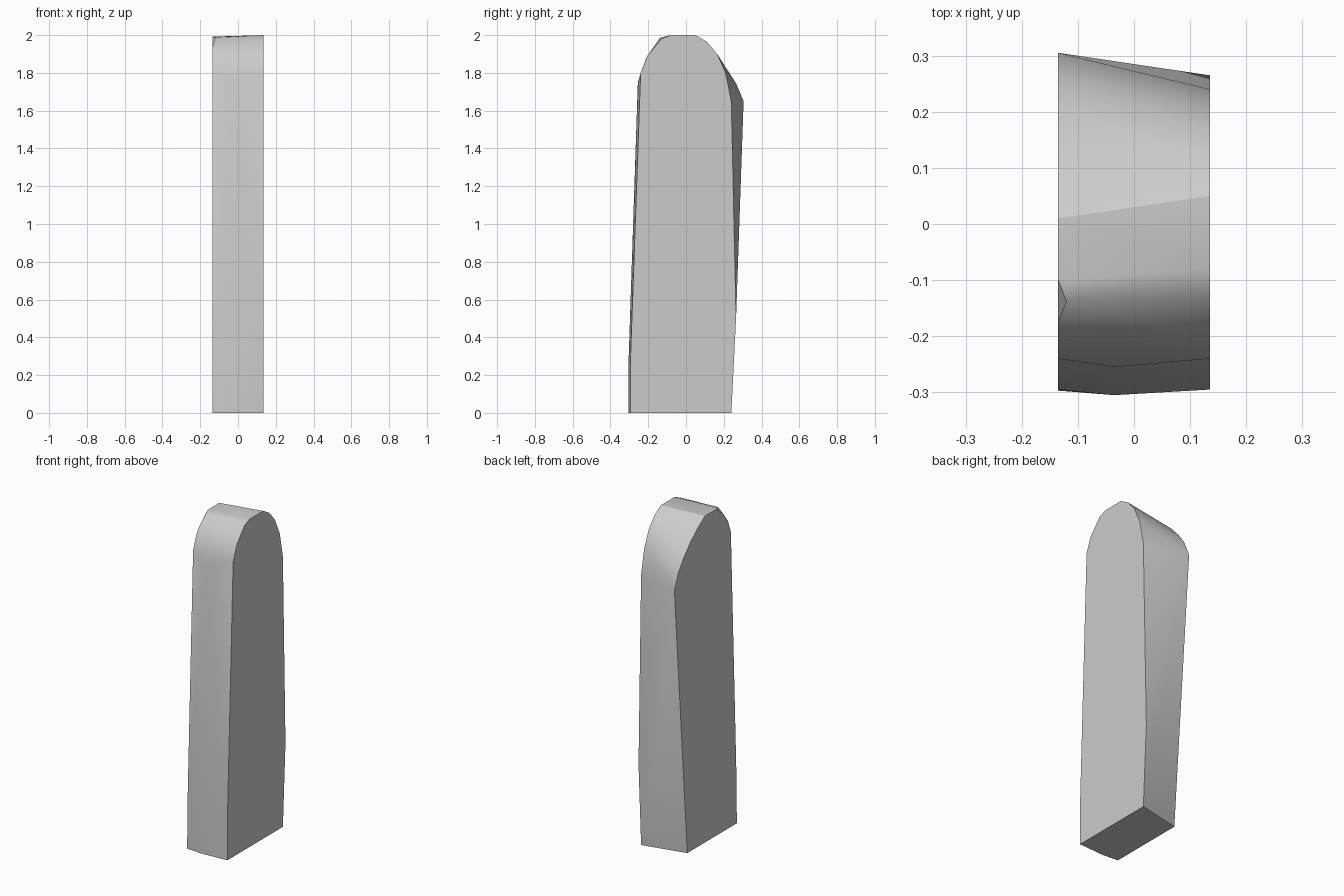
import bpy
import bmesh
import math

cube = bpy.data.objects.get("Cube")
if cube:
    bpy.data.objects.remove(cube, do_unlink=True)

# Plain grey stone colour
grey = bpy.data.materials.new("plain_grey")
grey.use_nodes = True
colour = (0.6, 0.6, 0.6, 1.0)
grey.diffuse_color = colour
for node in grey.node_tree.nodes:
    if node.type == "BSDF_PRINCIPLED":
        node.inputs["Base Color"].default_value = colour

HALF_WIDTH = 0.135

# Outline (y, z) of the +x side, from the front foot over the crown to the back foot
plus_side = [(-.295, 0), (-.295, .25), (-.24, 1.8), (-.205, 1.89), (-.13, 1.98),
             (-.08, 2), (.05, 2), (.11, 1.965), (.165, 1.9), (.21, 1.8),
             (.24, 1.65), (.265, .5), (.24, 0)]

# Outline of the -x side, whose back leans outward toward the shoulder
minus_side = [(-.297, 0), (-.295, .25), (-.24, 1.8), (-.21, 1.88), (-.172, 1.93),
              (-.1, 1.99), (.01, 1.992), (.08, 1.945), (.15, 1.885), (.215, 1.815),
              (.265, 1.745), (.305, 1.65), (.18, 0)]

# Slight ridge down the front, and the chipped corner at the crown
ridge = [(-.035, -.305, 0), (-.035, -.305, .25), (-.035, -.255, 1.75)]
chip = [(-.12, -.138, 1.985)]

# Wrap the two outlines into one solid faceted slab
points = [(HALF_WIDTH, y, z) for y, z in plus_side]
points += [(-HALF_WIDTH, y, z) for y, z in minus_side]
points += ridge + chip

bm = bmesh.new()
for p in points:
    bm.verts.new(p)
bmesh.ops.convex_hull(bm, input=bm.verts[:])
loose = [v for v in bm.verts if not v.link_faces]
bmesh.ops.delete(bm, geom=loose, context="VERTS")
bmesh.ops.dissolve_limit(bm, angle_limit=math.radians(0.3),
                         verts=bm.verts[:], edges=bm.edges[:])
bmesh.ops.recalc_face_normals(bm, faces=bm.faces[:])

mesh = bpy.data.meshes.new("stone_slab")
bm.to_mesh(mesh)
bm.free()
mesh.materials.append(grey)

slab = bpy.data.objects.new("stone_slab", mesh)
bpy.context.collection.objects.link(slab)

# Soft rounding over the crown, crisp edges around the flat sides
bpy.ops.object.select_all(action="DESELECT")
slab.select_set(True)
bpy.context.view_layer.objects.active = slab
bpy.ops.object.shade_smooth_by_angle(angle=math.radians(30))
